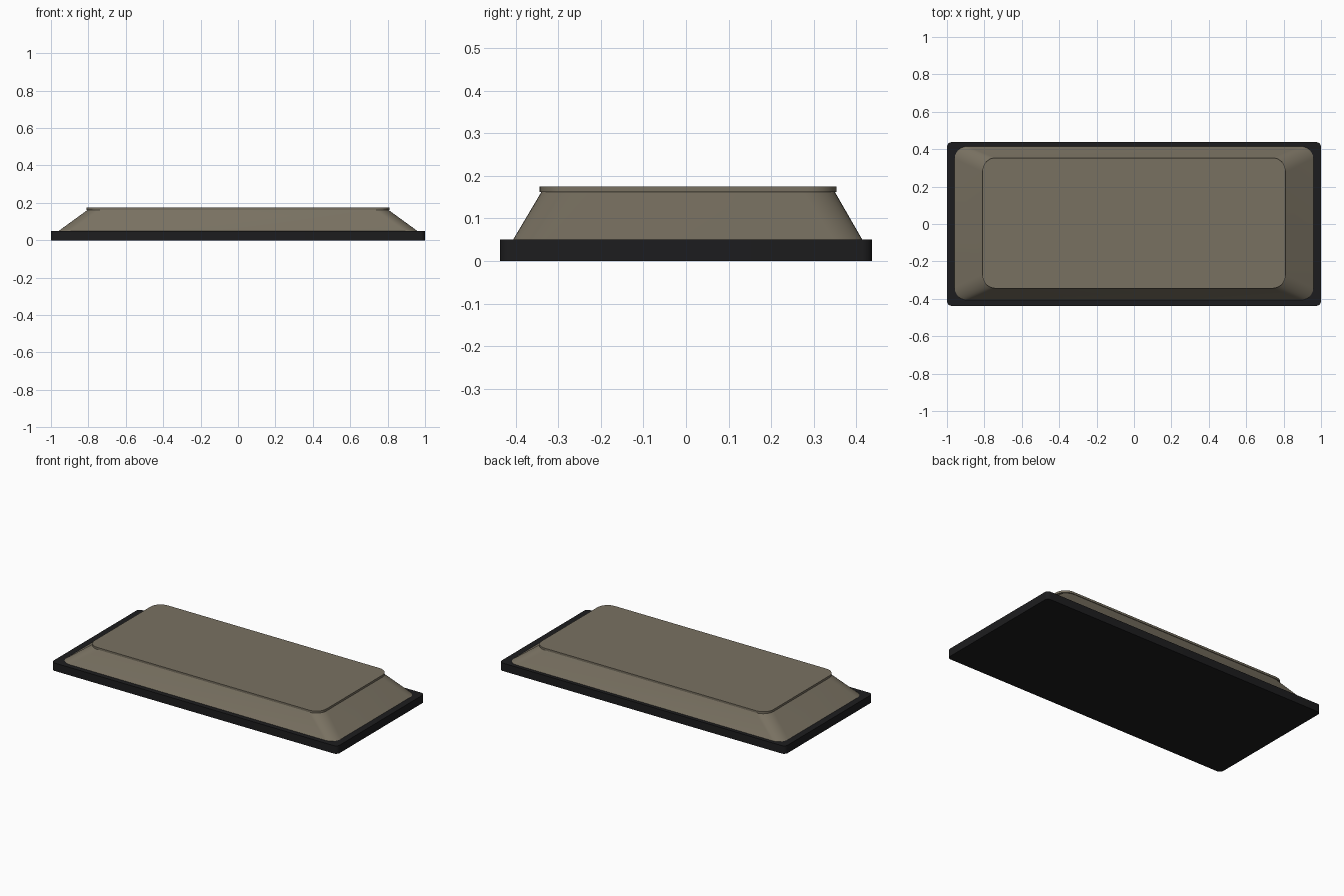
import bpy, bmesh, math

if "Cube" in bpy.data.objects:
    bpy.data.objects.remove(bpy.data.objects["Cube"])


def material(name, color):
    m = bpy.data.materials.new(name)
    m.diffuse_color = (*color, 1)
    m.use_nodes = True
    m.node_tree.nodes["Principled BSDF"].inputs["Base Color"].default_value = m.diffuse_color
    return m


def ring(hx, hy, r, z, cy=0.0, seg=8):
    """Rounded rectangle outline, counter-clockwise."""
    pts = []
    for k, (sx, sy) in enumerate([(1, 1), (-1, 1), (-1, -1), (1, -1)]):
        for i in range(seg + 1):
            a = math.radians(90) * (k + i / seg)
            pts.append((sx * (hx - r) + r * math.cos(a),
                        cy + sy * (hy - r) + r * math.sin(a), z))
    return pts


def loft(name, rings, mat):
    """Skin a stack of outlines and cap both ends."""
    bm = bmesh.new()
    loops = [[bm.verts.new(p) for p in r] for r in rings]
    n = len(loops[0])
    for a, b in zip(loops, loops[1:]):
        for i in range(n):
            j = (i + 1) % n
            bm.faces.new((a[i], a[j], b[j], b[i]))
    bm.faces.new(loops[0][::-1])
    bm.faces.new(loops[-1])
    bmesh.ops.recalc_face_normals(bm, faces=bm.faces)
    me = bpy.data.meshes.new(name)
    bm.to_mesh(me)
    bm.free()
    ob = bpy.data.objects.new(name, me)
    bpy.context.collection.objects.link(ob)
    me.materials.append(mat)
    bpy.context.view_layer.objects.active = ob
    ob.select_set(True)
    bpy.ops.object.shade_smooth_by_angle(angle=math.radians(25))
    ob.select_set(False)
    return ob


black = material("black_plastic", (0.012, 0.012, 0.013))
taupe = material("taupe_plastic", (0.19, 0.165, 0.12))

# Base plate: thick lower slab and thin upper rim layer
loft("base_plate", [ring(1, 0.4375, 0.025, z) for z in (0, 0.035)], black)
loft("base_rim", [ring(1, 0.4375, 0.025, z) for z in (0.035, 0.05)], black)

# Sloped body, set slightly towards the back
loft("sloped_body", [ring(0.96, 0.411, 0.065, 0.049, 0.004),
                     ring(0.805, 0.345, 0.075, 0.162, 0.005)], taupe)

# Raised flat pad on top
loft("top_pad", [ring(0.81, 0.349, 0.07, z, 0.005) for z in (0.162, 0.175)], taupe)
